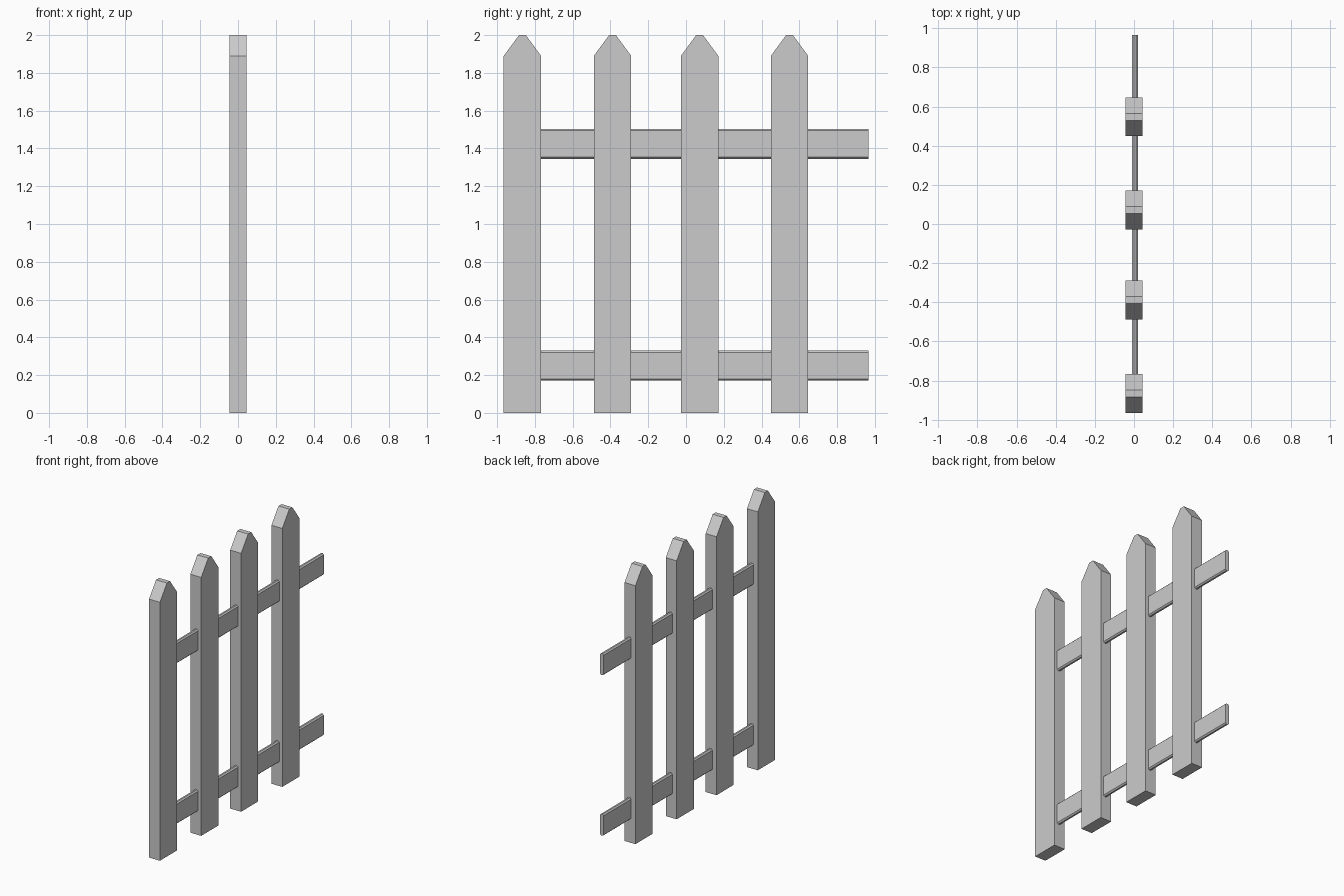
import bpy

if "Cube" in bpy.data.objects:
    bpy.data.objects.remove(bpy.data.objects["Cube"])


def extrude_profile(name, points, place, start, end):
    """Closed prism: a 2D profile extruded from start to end."""
    n = len(points)
    verts = [place(a, b, d) for d in (start, end) for a, b in points]
    faces = [tuple(reversed(range(n))), tuple(range(n, 2 * n))]
    faces += [(i, (i + 1) % n, n + (i + 1) % n, n + i) for i in range(n)]
    mesh = bpy.data.meshes.new(name)
    mesh.from_pydata(verts, [], faces)
    mesh.update()
    obj = bpy.data.objects.new(name, mesh)
    bpy.context.collection.objects.link(obj)
    return obj


# Pickets with a blunt pointed top
HALF = 0.099
TIP = 0.018
picket_profile = [(-HALF, 0), (HALF, 0), (HALF, 1.89),
                  (TIP, 2.0), (-TIP, 2.0), (-HALF, 1.89)]
for i, yc in enumerate((-0.866, -0.389, 0.072, 0.548)):
    extrude_profile(f"picket_{i + 1}", picket_profile,
                    lambda a, b, d, yc=yc: (d, yc + a, b), -0.044, 0.044)

# Rails with chamfered long edges, starting inside the first picket
X0, X1, H, C = -0.01, 0.02, 0.079, 0.009
rail_profile = [(X0 + C, -H), (X1 - C, -H), (X1, -H + C), (X1, H - C),
                (X1 - C, H), (X0 + C, H), (X0, H - C), (X0, -H + C)]
for name, zc in (("lower_rail", 0.25), ("upper_rail", 1.424)):
    extrude_profile(name, rail_profile,
                    lambda a, b, d, zc=zc: (a, -d, zc + b), -0.965, 0.87)
